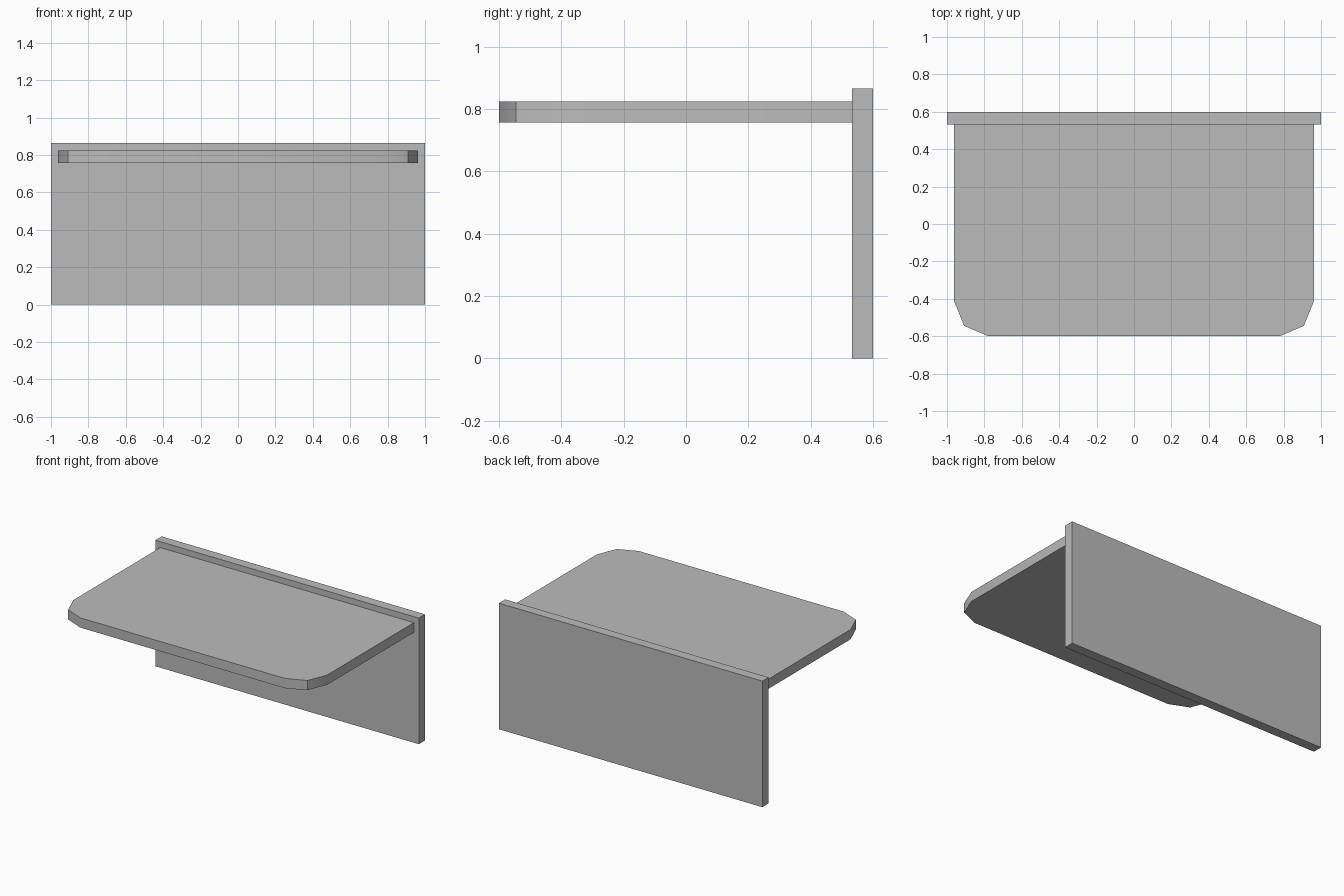
import bpy
import bmesh
import math

cube = bpy.data.objects.get("Cube")
if cube:
    bpy.data.objects.remove(cube, do_unlink=True)

# Single plain grey finish
grey = bpy.data.materials.new("plain grey")
grey.use_nodes = True
colour = (0.5, 0.5, 0.5, 1)
grey.diffuse_color = colour
grey.node_tree.nodes["Principled BSDF"].inputs["Base Color"].default_value = colour


def slab(name, outline, bottom, top):
    """Extrude a flat outline upward into a board."""
    bm = bmesh.new()
    face = bm.faces.new([bm.verts.new((x, y, bottom)) for x, y in outline])
    grown = bmesh.ops.extrude_face_region(bm, geom=[face])["geom"]
    verts = [v for v in grown if isinstance(v, bmesh.types.BMVert)]
    bmesh.ops.translate(bm, vec=(0, 0, top - bottom), verts=verts)
    bmesh.ops.recalc_face_normals(bm, faces=bm.faces[:])
    mesh = bpy.data.meshes.new(name)
    bm.to_mesh(mesh)
    bm.free()
    mesh.materials.append(grey)
    obj = bpy.data.objects.new(name, mesh)
    bpy.context.collection.objects.link(obj)
    bpy.ops.object.select_all(action="DESELECT")
    obj.select_set(True)
    bpy.context.view_layer.objects.active = obj
    bpy.ops.object.shade_smooth_by_angle(angle=math.radians(30))
    return obj


def mirrored(half):
    """Complete a right-hand half outline with its mirror image."""
    return half + [(-x, y) for x, y in reversed(half)]


# Upright board at the back
slab("back_panel", mirrored([(1, 0.532), (1, 0.6)]), 0, 0.865)

# Top board with two-segment rounded front corners
slab("table_top", mirrored([(0.778, -0.6), (0.908, -0.545), (0.963, -0.41),
                            (0.963, 0.532)]), 0.757, 0.824)
